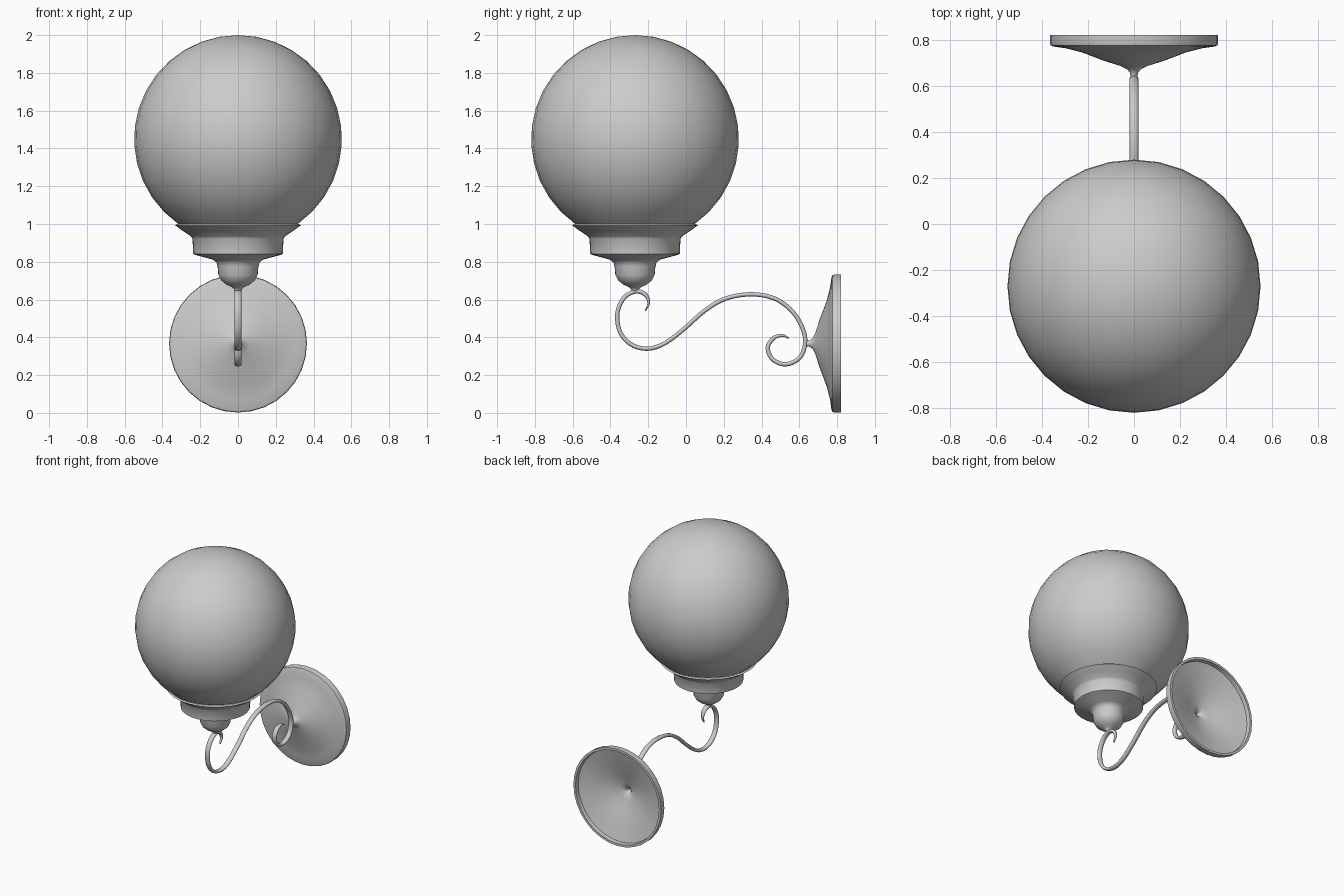
import bpy, bmesh, math
from mathutils import Vector, Matrix

if "Cube" in bpy.data.objects:
    bpy.data.objects.remove(bpy.data.objects["Cube"])

LAMP_Y = -0.27


def finish(name, bm, angle=40):
    bmesh.ops.remove_doubles(bm, verts=bm.verts, dist=1e-5)
    bmesh.ops.recalc_face_normals(bm, faces=bm.faces)
    mesh = bpy.data.meshes.new(name)
    bm.to_mesh(mesh)
    bm.free()
    ob = bpy.data.objects.new(name, mesh)
    bpy.context.collection.objects.link(ob)
    bpy.ops.object.select_all(action='DESELECT')
    ob.select_set(True)
    bpy.context.view_layer.objects.active = ob
    bpy.ops.object.shade_smooth_by_angle(angle=math.radians(angle))
    return ob


def lathe(name, profile, matrix, segments=32):
    """Spin (radius, height) points around local z, then place with matrix."""
    bm = bmesh.new()
    vs = [bm.verts.new((r, 0, h)) for r, h in profile]
    es = [bm.edges.new(pair) for pair in zip(vs, vs[1:])]
    bmesh.ops.spin(bm, geom=vs + es, cent=(0, 0, 0), axis=(0, 0, 1),
                   angle=math.tau, steps=segments, use_duplicate=False)
    bm.transform(matrix)
    return finish(name, bm)


def smooth_path(points, steps=5):
    """Catmull-Rom interpolation through 2D points."""
    p = [Vector(q) for q in points]
    p = [2 * p[0] - p[1]] + p + [2 * p[-1] - p[-2]]
    out = []
    for a, b, c, d in zip(p, p[1:], p[2:], p[3:]):
        for k in range(steps):
            t = k / steps
            out.append(0.5 * (2 * b + (c - a) * t + (2 * a - 5 * b + 4 * c - d) * t ** 2
                              + (3 * b - a - 3 * c + d) * t ** 3))
    return out + [p[-2]]


# Glass globe: sphere open at the bottom where it sits in the collar
start = -math.acos(0.316 / 0.55)
globe = [(0.55 * math.cos(a), 0.55 * math.sin(a))
         for a in [start + (math.pi / 2 - start) * i / 14 for i in range(14)]]
lathe("globe", globe + [(0, 0.55)], Matrix.Translation((0, LAMP_Y, 1.45)))

# Stepped collar and cup holding the globe
collar = [(0.305, 0.992), (0.322, 1.0), (0.333, 0.993), (0.29, 0.962), (0.25, 0.935),
          (0.241, 0.922), (0.237, 0.842), (0.225, 0.836), (0.135, 0.812), (0.115, 0.798),
          (0.108, 0.775), (0.104, 0.73), (0.088, 0.70), (0.06, 0.678), (0.035, 0.667),
          (0.02, 0.655), (0.015, 0.635), (0, 0.635)]
lathe("globe_collar", collar, Matrix.Translation((0, LAMP_Y, 0)))

# Hollow wall plate, turned so its axis points along -y
plate = [(0.015, 0.19), (0.017, 0.165), (0.03, 0.148), (0.06, 0.134), (0.13, 0.112),
         (0.23, 0.074), (0.30, 0.057), (0.35, 0.05), (0.362, 0.045), (0.365, 0.035),
         (0.365, 0.0), (0.348, 0.0), (0.345, 0.03), (0.30, 0.043), (0.23, 0.06),
         (0.13, 0.098), (0.06, 0.12), (0.025, 0.13), (0.01, 0.15), (0, 0.17)]
lathe("wall_plate", plate,
      Matrix.Translation((0, 0.82, 0.367)) @ Matrix.Rotation(math.pi / 2, 4, 'X'))

# Scrolled arm: flat oval section swept along an S curve in the y-z plane
path = smooth_path([(-.215, .54), (-.197, .585), (-.217, .628), (-.267, .643),
                    (-.327, .61), (-.363, .53), (-.35, .43), (-.29, .362),
                    (-.205, .34), (-.115, .367), (-.01, .445), (.10, .542),
                    (.21, .605), (.345, .628), (.47, .605), (.565, .535),
                    (.62, .44), (.63, .36), (.598, .288), (.525, .257),
                    (.457, .285), (.433, .345), (.462, .395), (.51, .41), (.545, .395)])
bm = bmesh.new()
rings, sides, last = [], 10, len(path) - 1
for i, c in enumerate(path):
    t = (path[min(i + 1, last)] - path[max(i - 1, 0)]).normalized()
    s = min(1, 0.3 + 0.07 * min(i, last - i))       # tapered tips
    ring = []
    for k in range(sides):
        a = math.tau * k / sides
        n = 0.012 * s * math.sin(a)
        ring.append(bm.verts.new((0.019 * s * math.cos(a), c.x - t.y * n, c.y + t.x * n)))
    rings.append(ring)
for r0, r1 in zip(rings, rings[1:]):
    for k in range(sides):
        j = (k + 1) % sides
        bm.faces.new((r0[k], r0[j], r1[j], r1[k]))
bm.faces.new(rings[0])
bm.faces.new(rings[-1])
finish("scroll_arm", bm, 60)
